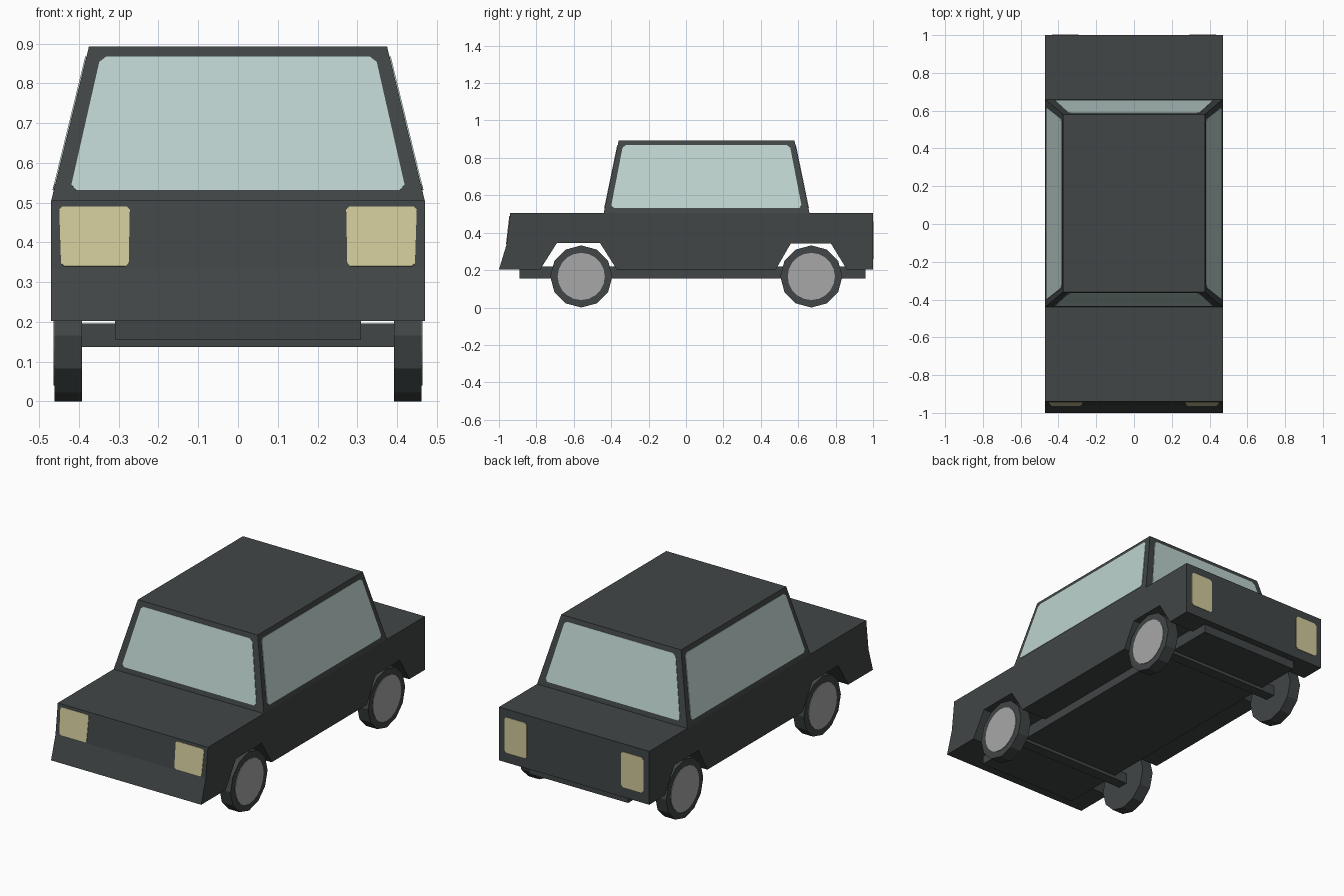
import bpy, bmesh, math
from mathutils import Vector, Matrix

if "Cube" in bpy.data.objects:
    bpy.data.objects.remove(bpy.data.objects["Cube"])


def material(name, color):
    m = bpy.data.materials.new(name)
    m.diffuse_color = (*color, 1)
    m.use_nodes = True
    m.node_tree.nodes["Principled BSDF"].inputs["Base Color"].default_value = m.diffuse_color
    return m


PAINT = material("dark grey paint", (0.053, 0.061, 0.061))
GLASS = material("pale glass", (0.51, 0.65, 0.62))
LAMP = material("cream lamp", (0.64, 0.59, 0.325))
HUB = material("hub grey", (0.39, 0.39, 0.39))


def finish(name, bm, mat):
    bmesh.ops.recalc_face_normals(bm, faces=bm.faces[:])
    me = bpy.data.meshes.new(name)
    bm.to_mesh(me)
    bm.free()
    me.materials.append(mat)
    ob = bpy.data.objects.new(name, me)
    bpy.context.collection.objects.link(ob)
    return ob


def box(name, x, y0, y1, z0, z1):
    """Box symmetric in x."""
    bm = bmesh.new()
    bmesh.ops.create_cube(bm, size=1)
    bmesh.ops.scale(bm, vec=(2 * x, y1 - y0, z1 - z0), verts=bm.verts)
    bmesh.ops.translate(bm, vec=(0, (y0 + y1) / 2, (z0 + z1) / 2), verts=bm.verts)
    return finish(name, bm, PAINT)


def disc(name, x0, x1, y, z, r, sides, mat):
    """Cylinder along x, with a vertex at the top."""
    bm = bmesh.new()
    bmesh.ops.create_cone(bm, cap_ends=True, segments=sides, radius1=r, radius2=r,
                          depth=abs(x1 - x0),
                          matrix=Matrix.Translation(((x0 + x1) / 2, y, z))
                          @ Matrix.Rotation(math.pi / 2, 4, 'Y'))
    return finish(name, bm, mat)


def plate(name, corners, mat, cut=0.014):
    """Thin plate with clipped corners, sitting just around a body face."""
    c = [Vector(p) for p in corners]
    n = (c[1] - c[0]).cross(c[2] - c[0]).normalized() * 0.003
    pts = []
    for i, p in enumerate(c):
        a, b = (c[i - 1] - p).normalized(), (c[(i + 1) % 4] - p).normalized()
        pts += [p + a * cut, p + b * cut]
    bm = bmesh.new()
    f = bm.faces.new([bm.verts.new(p - n) for p in pts])
    ext = bmesh.ops.extrude_face_region(bm, geom=[f])["geom"]
    bmesh.ops.translate(bm, vec=2 * n, verts=[v for v in ext if isinstance(v, bmesh.types.BMVert)])
    return finish(name, bm, mat)


# Lower body: side profile with wheel arches, extruded across
W = 0.47
profile = [(-0.94, 0.505), (-0.96, 0.335), (-1.0, 0.203),
           (-0.78, 0.203), (-0.69, 0.345), (-0.46, 0.345), (-0.37, 0.203),
           (0.48, 0.203), (0.56, 0.342), (0.775, 0.342), (0.86, 0.203),
           (1.0, 0.203), (1.0, 0.505)]
bm = bmesh.new()
face = bm.faces.new([bm.verts.new((-W, y, z)) for y, z in profile])
ext = bmesh.ops.extrude_face_region(bm, geom=[face])["geom"]
bmesh.ops.translate(bm, vec=(2 * W, 0, 0), verts=[v for v in ext if isinstance(v, bmesh.types.BMVert)])
finish("lower_body", bm, PAINT)

# Cabin: tapered box
Z0, Z1 = 0.505, 0.893
bm = bmesh.new()
bmesh.ops.create_cube(bm, size=2)
for v in bm.verts:
    top = v.co.z > 0
    v.co = (v.co.x * (0.375 if top else W),
            0.11 + v.co.y * (0.47 if top else 0.55), Z1 if top else Z0)
finish("cabin", bm, PAINT)


def cabin_half(z):
    """Half width and half length of the cabin at height z."""
    t = (z - Z0) / (Z1 - Z0)
    return W + t * (0.375 - W), 0.55 + t * (0.47 - 0.55)


# Windows
ZB, ZT = 0.532, 0.867
(wb, lb), (wt, lt) = cabin_half(ZB), cabin_half(ZT)
for s, label in ((-1, "front"), (1, "rear")):
    plate(label + "_window", [(-0.422, 0.11 + s * lb, ZB), (0.422, 0.11 + s * lb, ZB),
                              (0.346, 0.11 + s * lt, ZT), (-0.346, 0.11 + s * lt, ZT)], GLASS)
for s, label in ((-1, "left"), (1, "right")):
    plate(label + "_window", [(s * wb, -0.402, ZB), (s * wb, 0.62, ZB),
                              (s * wt, 0.555, ZT), (s * wt, -0.337, ZT)], GLASS)

# Headlights and tail lights
for s, label in ((-1, "left"), (1, "right")):
    plate(label + "_headlight", [(s * 0.275, -0.9595, 0.34), (s * 0.445, -0.9595, 0.34),
                                 (s * 0.45, -0.942, 0.49), (s * 0.272, -0.942, 0.49)], LAMP, 0.008)
    plate(label + "_tail_light", [(s * 0.295, 1.0, 0.26), (s * 0.435, 1.0, 0.26),
                                  (s * 0.435, 1.0, 0.46), (s * 0.295, 1.0, 0.46)], LAMP, 0.012)

# Chassis, axles and wheels
box("chassis", 0.31, -0.89, 0.96, 0.155, 0.22)
for y, end in ((-0.56, "front"), (0.67, "rear")):
    box(end + "_axle", 0.395, y - 0.03, y + 0.03, 0.137, 0.196)
    for s, side in ((-1, "left"), (1, "right")):
        disc(f"{end}_{side}_wheel", s * 0.392, s * 0.461, y, 0.166, 0.166, 12, PAINT)
        disc(f"{end}_{side}_hub", s * 0.458, s * 0.464, y, 0.166, 0.126, 20, HUB)
